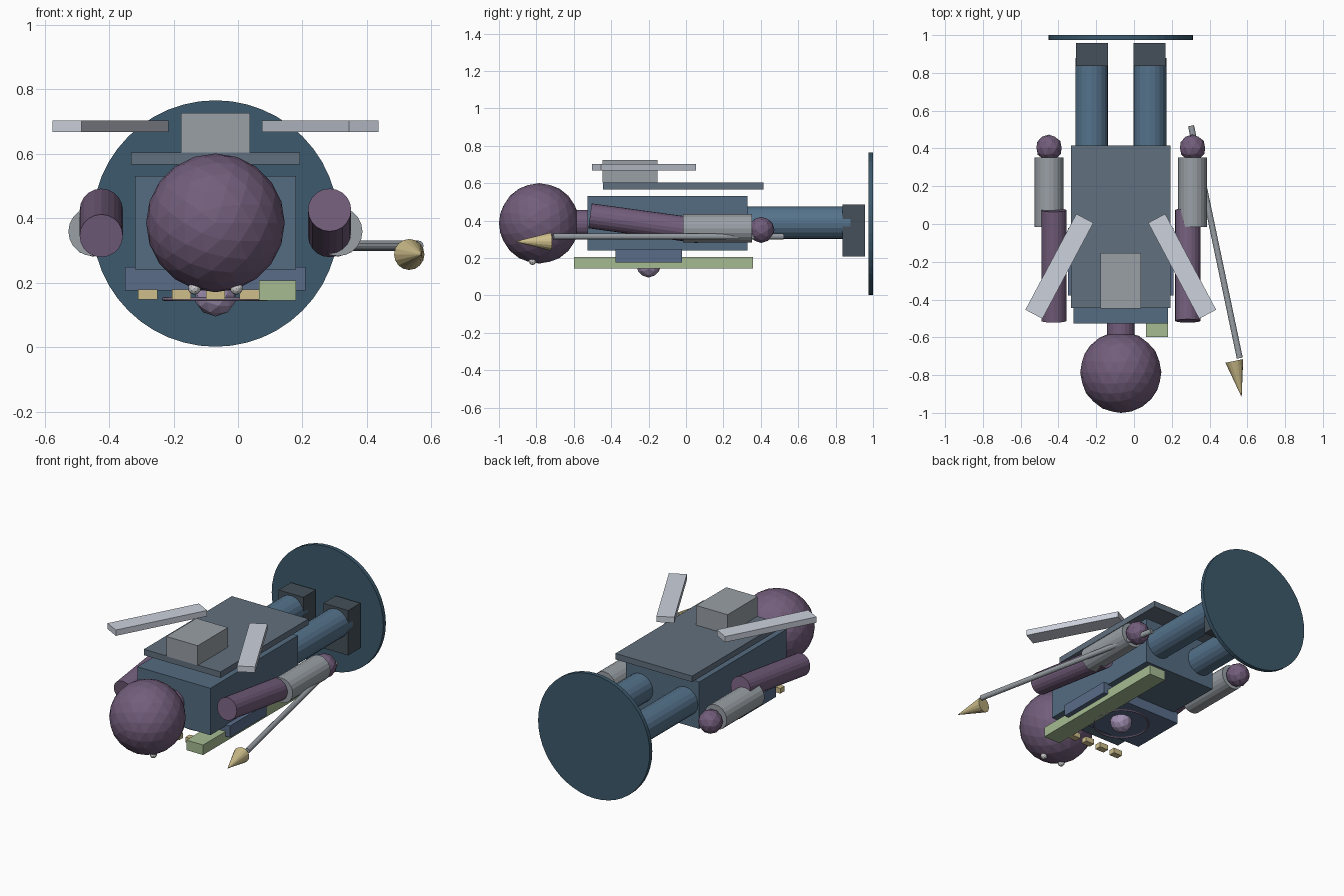
import bpy
from math import radians, pi
from mathutils import Vector

if "Cube" in bpy.data.objects:
    bpy.data.objects.remove(bpy.data.objects["Cube"])

CX = -0.07          # the figure's own plane of symmetry
ZC = 0.385          # height of the body axis


def material(name, rgb):
    m = bpy.data.materials.new(name)
    m.diffuse_color = (*rgb, 1)
    m.use_nodes = True
    m.node_tree.nodes["Principled BSDF"].inputs["Base Color"].default_value = m.diffuse_color
    return m


BLUE = material("blue", (0.09, 0.15, 0.22))
LEG_BLUE = material("leg_blue", (0.09, 0.17, 0.26))
SLATE = material("slate", (0.12, 0.16, 0.21))
DEEP = material("deep_blue", (0.045, 0.10, 0.15))
STRAP = material("strap_blue", (0.10, 0.15, 0.25))
DARK = material("dark", (0.06, 0.08, 0.10))
PURPLE = material("purple", (0.17, 0.11, 0.20))
LILAC = material("lilac", (0.36, 0.28, 0.45))
GREY = material("grey", (0.32, 0.35, 0.38))
PALE = material("pale", (0.60, 0.64, 0.72))
GOLD = material("gold", (0.62, 0.52, 0.26))
GREEN = material("green", (0.38, 0.50, 0.29))
WHITE = material("white", (0.75, 0.75, 0.75))


def finish(name, mat):
    ob = bpy.context.object
    ob.name = name
    ob.data.materials.append(mat)
    return ob


def box(name, loc, size, mat, rz=0):
    bpy.ops.mesh.primitive_cube_add(size=1, location=loc, rotation=(0, 0, rz))
    bpy.context.object.scale = size
    return finish(name, mat)


def rod(name, a, b, r, mat, sides=20, r2=None):
    a, b = Vector(a), Vector(b)
    d = b - a
    bpy.ops.mesh.primitive_cone_add(
        vertices=sides, radius1=r, radius2=r if r2 is None else r2,
        depth=d.length, location=(a + b) / 2,
        rotation=d.to_track_quat('Z', 'Y').to_euler())
    return finish(name, mat)


def ball(name, loc, r, mat, sub=2):
    bpy.ops.mesh.primitive_ico_sphere_add(
        subdivisions=sub, radius=r, location=loc, rotation=(pi / 2, 0, 0))
    return finish(name, mat)


# base disc, body, neck and head
rod("base_disc", (CX, 0.975, 0.383), (CX, 1.0, 0.383), 0.382, DEEP, 48)
box("torso", (CX, -0.1, ZC), (0.5, 0.855, 0.29), BLUE)
rod("neck", (CX, -0.65, ZC), (CX, -0.5, ZC), 0.072, PURPLE)
ball("head", (CX, -0.785, ZC), 0.215, PURPLE, 3)

# back plate and pack
box("back_plate", (CX, -0.015, 0.585), (0.525, 0.86, 0.037), SLATE)
box("back_pack", (CX, -0.3, 0.664), (0.215, 0.295, 0.122), GREY)

# chest piece with gem, ring and studs
box("chest_piece", (CX, -0.2, 0.212), (0.56, 0.355, 0.072), STRAP)
ball("chest_gem", (CX, -0.2, 0.16), 0.065, LILAC)
bpy.ops.mesh.primitive_torus_add(major_radius=0.16, minor_radius=0.006,
                                 major_segments=40, minor_segments=8,
                                 location=(CX, -0.2, 0.149))
finish("chest_ring", LILAC)
for i in range(5):
    box(f"stud_{i}", (CX + (i - 2) * 0.105, -0.5, 0.163),
        (0.06, 0.04, 0.032), GOLD)

# paired parts
for side, s in (("left", -1), ("right", 1)):
    rod(f"{side}_leg", (CX + s * 0.154, 0.3, 0.388),
        (CX + s * 0.154, 0.88, 0.388), 0.087, LEG_BLUE)
    box(f"{side}_foot", (CX + s * 0.153, 0.897, 0.348),
        (0.17, 0.12, 0.278), DARK)
    # upper arms swing in opposite directions
    rod(f"{side}_upper_arm", (CX + s * 0.354, -0.513, ZC + s * 0.04),
        (CX + s * 0.354, 0.073, ZC - s * 0.04), 0.067, PURPLE)
    rod(f"{side}_forearm", (CX + s * 0.38, -0.017, 0.358),
        (CX + s * 0.38, 0.353, 0.358), 0.076, GREY)
    ball(f"{side}_hand", (CX + s * 0.38, 0.403, 0.35), 0.07, PURPLE)
    box(f"{side}_wing", (CX + s * 0.325, -0.224, 0.685),
        (0.102, 0.575, 0.036), PALE, rz=s * radians(28))
    ball(f"{side}_eye", (CX + s * 0.065, -0.82, 0.182), 0.02, WHITE)

# slab on the chest
box("chest_slab", (0.122, -0.12, 0.175), (0.115, 0.955, 0.062), GREEN)

# spear
rod("spear_shaft", (0.302, 0.52, 0.314), (0.56, -0.71, 0.314), 0.016, GREY, 12)
rod("spear_tip", (0.531, -0.725, 0.287), (0.57, -0.917, 0.287), 0.048, GOLD,
    16, 0)
